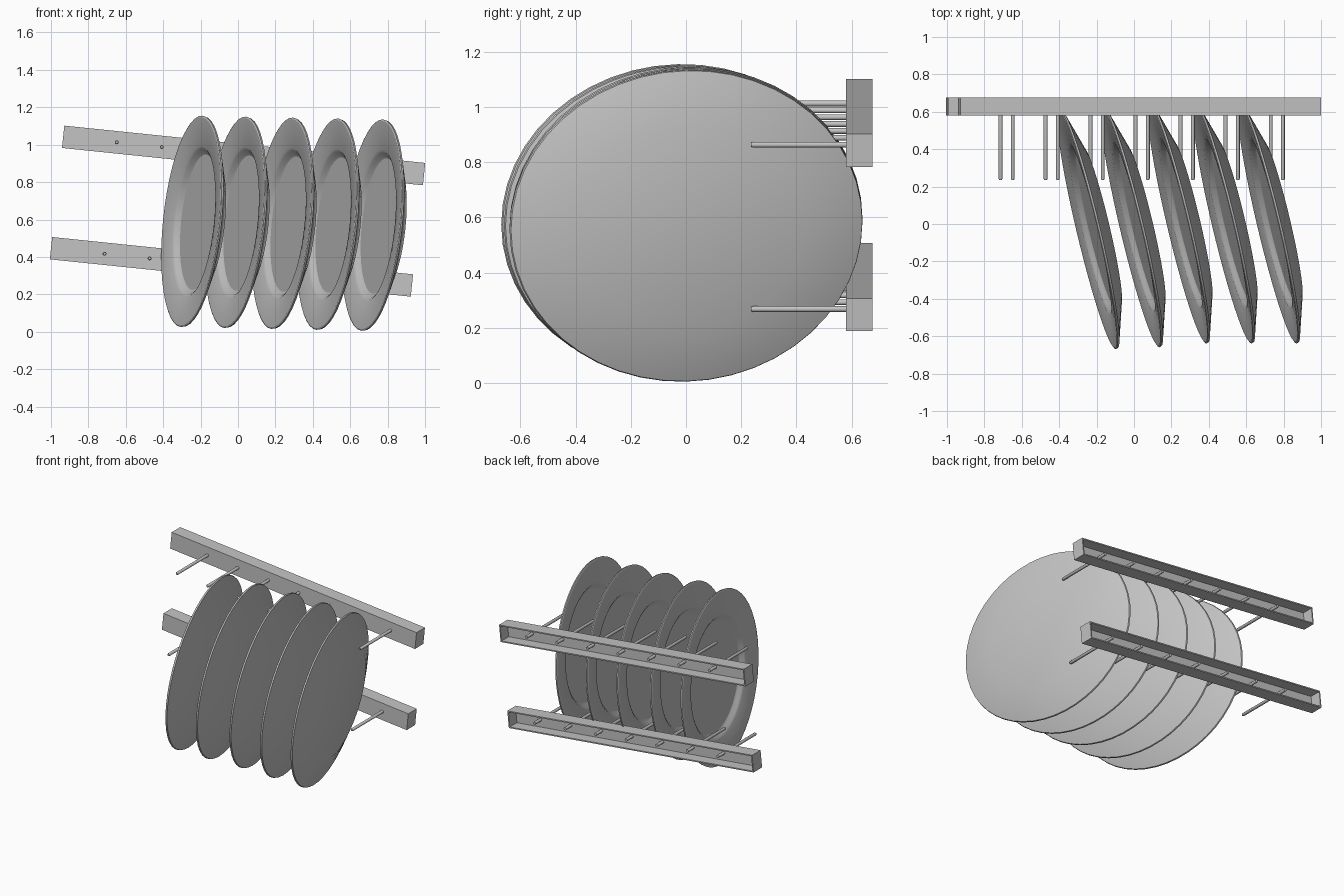
import bpy, bmesh, math
from mathutils import Matrix, Vector

if "Cube" in bpy.data.objects:
    bpy.data.objects.remove(bpy.data.objects["Cube"])

TILT = Matrix.Rotation(math.radians(5.9), 4, 'Y')
YAW = Matrix.Rotation(math.radians(13.3), 4, 'Z')

grey = bpy.data.materials.new("light_grey")
grey.diffuse_color = (0.55, 0.55, 0.55, 1)
grey.use_nodes = True
grey.node_tree.nodes["Principled BSDF"].inputs["Base Color"].default_value = grey.diffuse_color


def finish(bm, name, matrix, smooth=None):
    bmesh.ops.recalc_face_normals(bm, faces=bm.faces)
    me = bpy.data.meshes.new(name)
    bm.to_mesh(me)
    bm.free()
    ob = bpy.data.objects.new(name, me)
    bpy.context.collection.objects.link(ob)
    me.materials.append(grey)
    ob.matrix_world = matrix
    if smooth:
        bpy.ops.object.select_all(action='DESELECT')
        ob.select_set(True)
        bpy.context.view_layer.objects.active = ob
        bpy.ops.object.shade_smooth_by_angle(angle=math.radians(smooth))
    return ob


def lathe_x(profile, ry, rz, segs):
    """Closed surface around local x; profile holds (radius, x), zero radius at both ends."""
    bm = bmesh.new()
    rings = []
    for r, x in profile:
        if r == 0:
            rings.append([bm.verts.new((x, 0, 0))] * segs)
        else:
            rings.append([bm.verts.new((x, r * ry * math.cos(2 * math.pi * i / segs),
                                        r * rz * math.sin(2 * math.pi * i / segs)))
                          for i in range(segs)])
    for a, b in zip(rings, rings[1:]):
        for i in range(segs):
            j = (i + 1) % segs
            bm.faces.new(list(dict.fromkeys((a[i], a[j], b[j], b[i]))))
    return bm


# Wall rails: boxes hollowed out from the back
def rail(name, cx, cz):
    bm = bmesh.new()
    bmesh.ops.create_cube(bm, size=1, matrix=Matrix.Diagonal((1.94, 0.095, 0.12, 1)))
    back = max(bm.faces, key=lambda f: f.calc_center_median().y)
    bmesh.ops.inset_region(bm, faces=[back], thickness=0.012)
    r = bmesh.ops.extrude_discrete_faces(bm, faces=[back])
    bmesh.ops.translate(bm, verts=r['faces'][0].verts, vec=(0, -0.08, 0))
    place = Matrix.Translation((cx, 0.6275, cz)) @ TILT
    finish(bm, name, place)
    # Pegs: round rods through the rail, with softened tips
    for i in range(7):
        x = 0.044 + (i - 3) * 0.242
        peg = lathe_x([(0, -0.3925), (0.007, -0.3925), (0.0105, -0.385),
                       (0.0105, 0.035), (0, 0.035)], 1, 1, 12)
        finish(peg, f"{name}_peg_{i + 1}",
               place @ Matrix.Translation((x, 0, 0)) @ Matrix.Rotation(math.pi / 2, 4, 'Z'), 40)


rail("upper_rail", 0.03, 0.9425)
rail("lower_rail", -0.035, 0.347)

# Plates: oval dishes, hollow side towards -x, flat foot towards +x
plate_profile = [(0, 0.042), (0.64, 0.042), (0.665, 0.034), (0.69, 0.02), (0.715, 0.012),
                 (0.985, -0.004), (1.0, 0.0), (0.995, 0.01), (0.65, 0.082), (0, 0.082)]
centres = [(-0.248, -0.03, 0.59), (-0.015, -0.02, 0.585), (0.236, 0, 0.58),
           (0.477, 0, 0.575), (0.718, 0, 0.57)]
for i, c in enumerate(centres):
    finish(lathe_x(plate_profile, 0.657, 0.568, 48), f"plate_{i + 1}",
           Matrix.Translation(Vector(c)) @ TILT @ YAW, 25)
